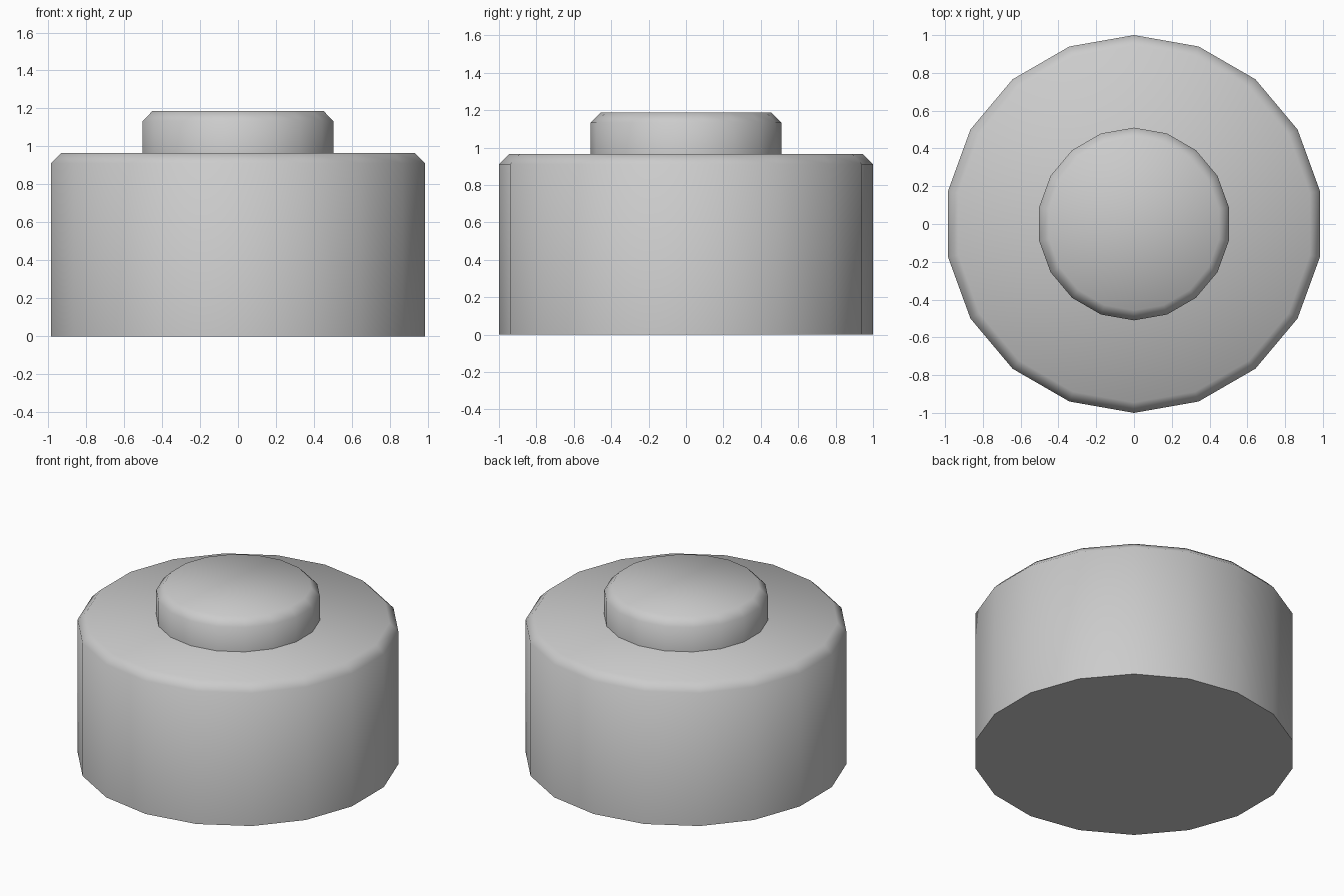
import bpy, bmesh
from math import cos, sin, pi, radians

if "Cube" in bpy.data.objects:
    bpy.data.objects.remove(bpy.data.objects["Cube"])

SIDES = 18


def chamfered_drum(name, radius, z0, z1, chamfer):
    """Closed 18-sided drum with a chamfered top rim and a corner on +y."""
    bm = bmesh.new()
    rings = []
    for r, z in ((radius, z0), (radius, z1 - chamfer), (radius - chamfer, z1)):
        rings.append([bm.verts.new((r * sin(2 * pi * i / SIDES),
                                    r * cos(2 * pi * i / SIDES), z))
                      for i in range(SIDES)])
    for low, high in zip(rings, rings[1:]):
        for i in range(SIDES):
            j = (i + 1) % SIDES
            bm.faces.new((low[i], low[j], high[j], high[i]))
    bm.faces.new(rings[0])
    bm.faces.new(rings[-1])
    bmesh.ops.recalc_face_normals(bm, faces=bm.faces[:])
    mesh = bpy.data.meshes.new(name)
    bm.to_mesh(mesh)
    bm.free()
    obj = bpy.data.objects.new(name, mesh)
    bpy.context.collection.objects.link(obj)

    # Smooth walls and rim, crisp bottom edge
    bpy.ops.object.select_all(action='DESELECT')
    obj.select_set(True)
    bpy.context.view_layer.objects.active = obj
    bpy.ops.object.shade_smooth_by_angle(angle=radians(60))
    return obj


# Wide base drum
chamfered_drum("base", 1.0, 0.0, 0.966, 0.055)

# Raised button, seated slightly into the base
chamfered_drum("button", 0.51, 0.95, 1.187, 0.053)
